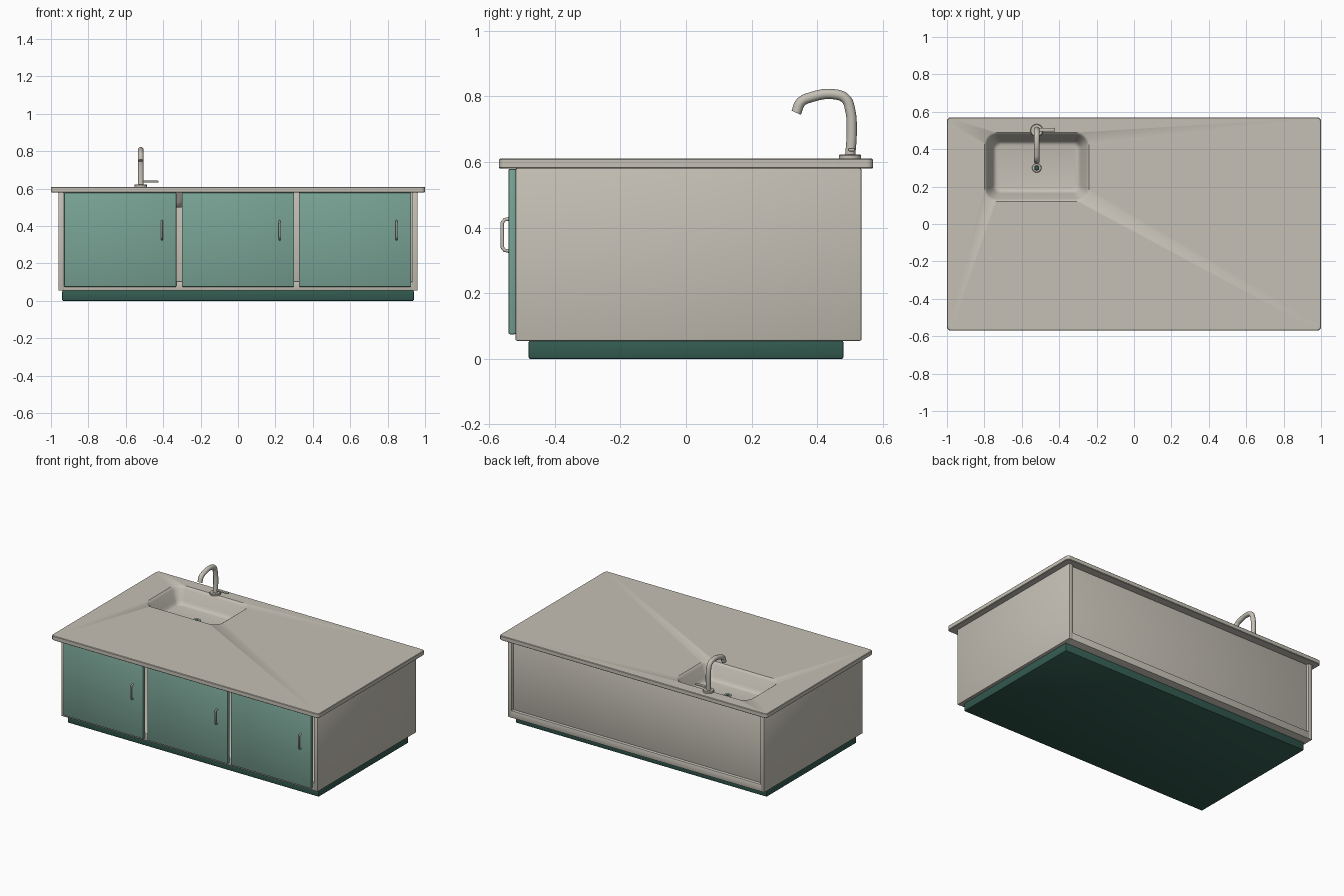
import bpy, bmesh, math
from mathutils import Vector

cube = bpy.data.objects.get("Cube")
if cube:
    bpy.data.objects.remove(cube, do_unlink=True)


def material(name, rgb):
    m = bpy.data.materials.new(name)
    m.use_nodes = True
    m.diffuse_color = (*rgb, 1)
    m.node_tree.nodes["Principled BSDF"].inputs["Base Color"].default_value = (*rgb, 1)
    return m


STONE = material("warm_stone", (0.56, 0.53, 0.465))
GREEN = material("sage_green", (0.19, 0.365, 0.30))
DARK = material("dark_green", (0.033, 0.105, 0.08))


def smooth(ob):
    bpy.ops.object.select_all(action='DESELECT')
    ob.select_set(True)
    bpy.context.view_layer.objects.active = ob
    bpy.ops.object.shade_smooth_by_angle(angle=math.radians(35))


def add(name, bm, mat):
    bmesh.ops.recalc_face_normals(bm, faces=bm.faces)
    me = bpy.data.meshes.new(name)
    bm.to_mesh(me)
    bm.free()
    me.materials.append(mat)
    ob = bpy.data.objects.new(name, me)
    bpy.context.collection.objects.link(ob)
    return ob


def box(name, lo, hi, mat, bevel=0.004):
    lo, hi = Vector(lo), Vector(hi)
    bm = bmesh.new()
    bmesh.ops.create_cube(bm, size=1)
    bmesh.ops.scale(bm, vec=hi - lo, verts=bm.verts)
    bmesh.ops.translate(bm, vec=(lo + hi) / 2, verts=bm.verts)
    bmesh.ops.bevel(bm, geom=bm.edges[:], offset=bevel, segments=2,
                    affect='EDGES', profile=0.5)
    ob = add(name, bm, mat)
    smooth(ob)
    return ob


def rounded_ring(cx, cy, hx, hy, r, z, steps=8):
    """Rounded rectangle loop, counter-clockwise."""
    pts = []
    for q, (sx, sy) in enumerate([(1, 1), (-1, 1), (-1, -1), (1, -1)]):
        for i in range(steps + 1):
            a = (q + i / steps) * math.pi / 2
            pts.append((cx + sx * (hx - r) + r * math.cos(a),
                        cy + sy * (hy - r) + r * math.sin(a), z))
    return pts


def loft(name, rings, mat):
    """Skin consecutive loops and cap both ends."""
    bm = bmesh.new()
    loops = [[bm.verts.new(p) for p in ring] for ring in rings]
    n = len(loops[0])
    for a, b in zip(loops, loops[1:]):
        for i in range(n):
            j = (i + 1) % n
            bm.faces.new((a[i], a[j], b[j], b[i]))
    bm.faces.new(loops[0])
    bm.faces.new(loops[-1])
    ob = add(name, bm, mat)
    smooth(ob)
    return ob


def disc(name, x, y, z0, z1, r, mat):
    rings = []
    for rad, z in [(r, z0), (r, z1 - 0.003), (r - 0.003, z1)]:
        rings.append([(x + rad * math.cos(i * math.tau / 32),
                       y + rad * math.sin(i * math.tau / 32), z) for i in range(32)])
    return loft(name, rings, mat)


def tube(name, pts, radius, mat, curved):
    cu = bpy.data.curves.new(name, 'CURVE')
    cu.dimensions = '3D'
    cu.bevel_depth, cu.bevel_resolution, cu.use_fill_caps = radius, 4, True
    if curved:
        sp = cu.splines.new('BEZIER')
        sp.bezier_points.add(len(pts) - 1)
        for bp, p in zip(sp.bezier_points, pts):
            bp.co = p
            bp.handle_left_type = bp.handle_right_type = 'AUTO'
        sp.resolution_u = 8
    else:
        sp = cu.splines.new('POLY')
        sp.points.add(len(pts) - 1)
        for sp_pt, p in zip(sp.points, pts):
            sp_pt.co = (*p, 1)
    cu.materials.append(mat)
    ob = bpy.data.objects.new(name, cu)
    bpy.context.collection.objects.link(ob)
    bpy.ops.object.select_all(action='DESELECT')
    ob.select_set(True)
    bpy.context.view_layer.objects.active = ob
    bpy.ops.object.convert(target='MESH')
    smooth(bpy.context.object)


# Plinth
box("plinth", (-0.94, -0.48, 0), (0.94, 0.48, 0.056), DARK, 0.006)

# Open carcass: sides, floor and recessed back
for side, s in (("left", 1), ("right", -1)):
    xs = sorted((s * 0.93, s * 0.96))
    box(side + "_side_panel", (xs[0], -0.52, 0.055), (xs[1], 0.535, 0.581), STONE, 0.005)
box("cabinet_floor", (-0.955, -0.518, 0.055), (0.955, 0.535, 0.105), STONE, 0.005)
box("back_panel", (-0.935, 0.495, 0.09), (0.935, 0.515, 0.581), STONE, 0.002)

# Doors with bar handles
handle_profile = [(-0.537, 0.427), (-0.553, 0.424), (-0.56, 0.415),
                  (-0.56, 0.34), (-0.553, 0.331), (-0.537, 0.328)]
for name, x in (("right", -0.63), ("middle", 0), ("left", 0.625)):
    box(name + "_door", (x - 0.3, -0.541, 0.075), (x + 0.3, -0.519, 0.579), GREEN)
    tube(name + "_door_handle", [(x + 0.223, y, z) for y, z in handle_profile],
         0.0055, STONE, False)

# Worktop and sink basin in one skin: basin inside, slab, basin underside
SX, SY = -0.52, 0.305


def basin_ring(inset, z):
    return rounded_ring(SX, SY, 0.28 - inset, 0.185 - inset, 0.065 - inset * 0.55, z)


inside = [(0.068, 0.505), (0.058, 0.508), (0.049, 0.517), (0.042, 0.532),
          (0.014, 0.594), (0.008, 0.604), (0, 0.61)]
outside = [(0.004, 0.58), (0.034, 0.53), (0.045, 0.51), (0.066, 0.498)]
slab = [(0.997, 0.567, 0.61), (1, 0.57, 0.607), (1, 0.57, 0.583), (0.997, 0.567, 0.58)]
rings = [basin_ring(*p) for p in inside]
rings += [rounded_ring(0, 0, hx, hy, 0.02, z) for hx, hy, z in slab]
rings += [basin_ring(*p) for p in outside]
loft("worktop_with_sink", rings, STONE)

# Drain
disc("drain_ring", SX, 0.30, 0.504, 0.51, 0.025, STONE)
disc("drain_hole", SX, 0.30, 0.506, 0.512, 0.014, DARK)

# Tap: base, swan neck and side lever
disc("tap_base", SX, 0.5, 0.609, 0.623, 0.034, STONE)
neck = [(0.5, 0.615), (0.505, 0.69), (0.5, 0.76), (0.487, 0.792), (0.455, 0.806),
        (0.38, 0.797), (0.35, 0.782), (0.336, 0.75)]
tube("tap_neck", [(SX, y, z) for y, z in neck], 0.0155, STONE, True)
box("tap_lever", (SX, 0.494, 0.632), (-0.425, 0.514, 0.643), STONE, 0.004)
